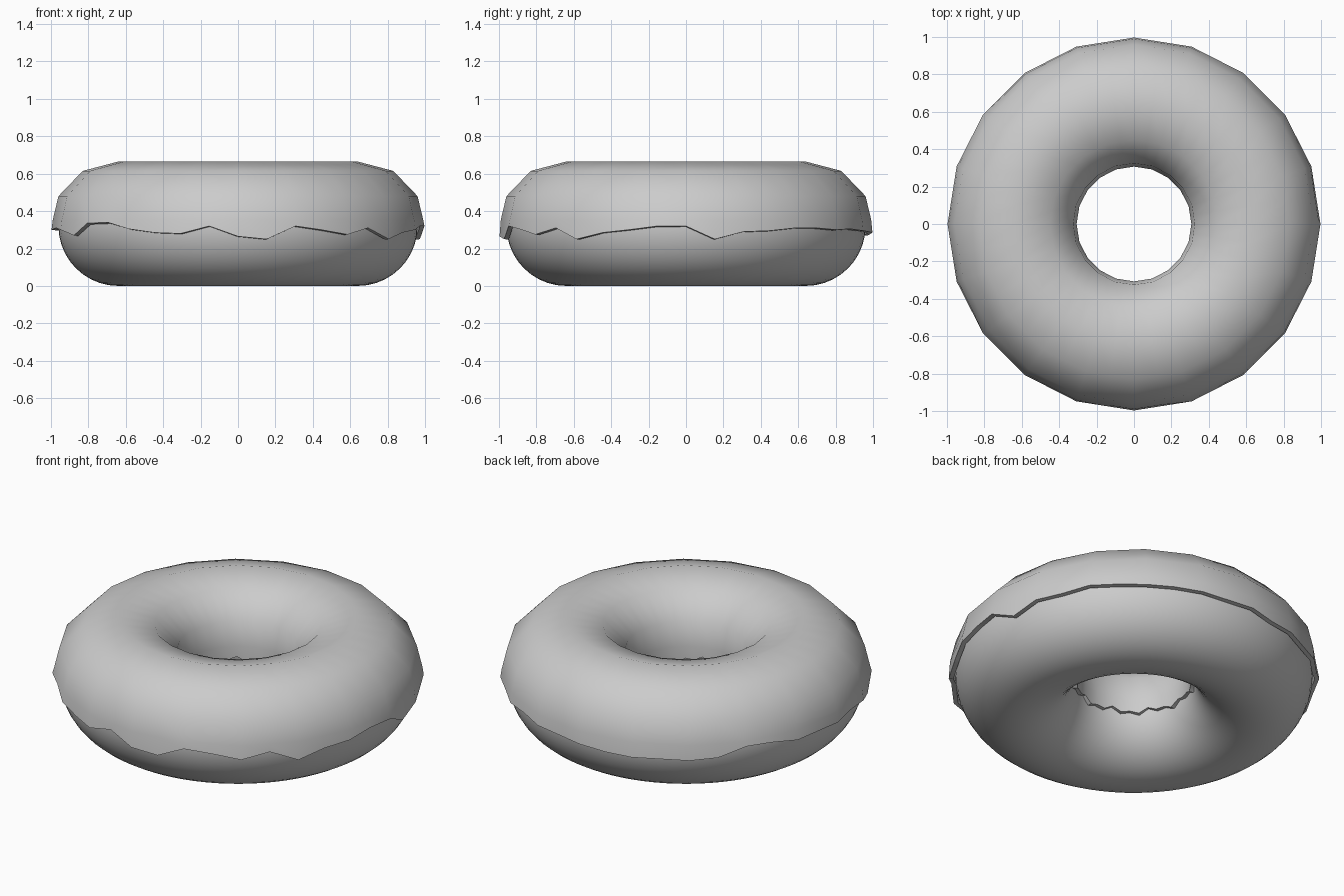
import bpy, bmesh, math

if "Cube" in bpy.data.objects:
    bpy.data.objects.remove(bpy.data.objects["Cube"])

# dough ring
bpy.ops.mesh.primitive_torus_add(major_radius=0.64, minor_radius=0.32,
                                 major_segments=80, minor_segments=40,
                                 location=(0, 0, 0.32))
dough = bpy.context.object
dough.name = "dough_ring"
bpy.ops.object.shade_smooth()

# icing: 20-sided shell with half-step columns so the rim can drip
OUTER_RIM = [.32, .25, .29, .295, .31, .31, .30, .305, .295, .29,
             .285, .27, .27, .27, .27, .275, .33, .32, .30, .30,
             .30, .31, .30, .27, .335, .34, .305, .285, .28, .32,
             .265, .25, .32, .30, .275, .31, .25, .285, .30, .32]
PROFILE = [(.325, .48), (.45, .615), (.64, .665), (.83, .615), (.96, .48)]

bm = bmesh.new()
rings = []
for j, rim in enumerate(OUTER_RIM):
    a = math.radians(9 * j)
    k = math.cos(math.radians(9)) if j % 2 else 1.0
    inner = .265 + .02 * math.sin(2.3 * j) * math.cos(j * 0.9)
    column = [(.307, inner), (.307, .34)] + PROFILE + [(.99, .355), (.997, rim)]
    rings.append([bm.verts.new((r * k * math.cos(a), r * k * math.sin(a), z))
                  for r, z in column])
for j in range(len(rings)):
    p, q = rings[j], rings[(j + 1) % len(rings)]
    for i in range(len(p) - 1):
        bm.faces.new((p[i], p[i + 1], q[i + 1], q[i]))
bmesh.ops.recalc_face_normals(bm, faces=bm.faces)
if sum(f.normal.z for f in bm.faces) < 0:
    bmesh.ops.reverse_faces(bm, faces=bm.faces)
mesh = bpy.data.meshes.new("icing")
bm.to_mesh(mesh)
bm.free()
icing = bpy.data.objects.new("icing", mesh)
bpy.context.collection.objects.link(icing)

# icing thickness, grown inward towards the dough
solid = icing.modifiers.new("thickness", 'SOLIDIFY')
solid.thickness = 0.025
solid.offset = -1

bpy.ops.object.select_all(action='DESELECT')
icing.select_set(True)
bpy.context.view_layer.objects.active = icing
bpy.ops.object.modifier_apply(modifier="thickness")
bpy.ops.object.shade_smooth_by_angle(angle=math.radians(50))
